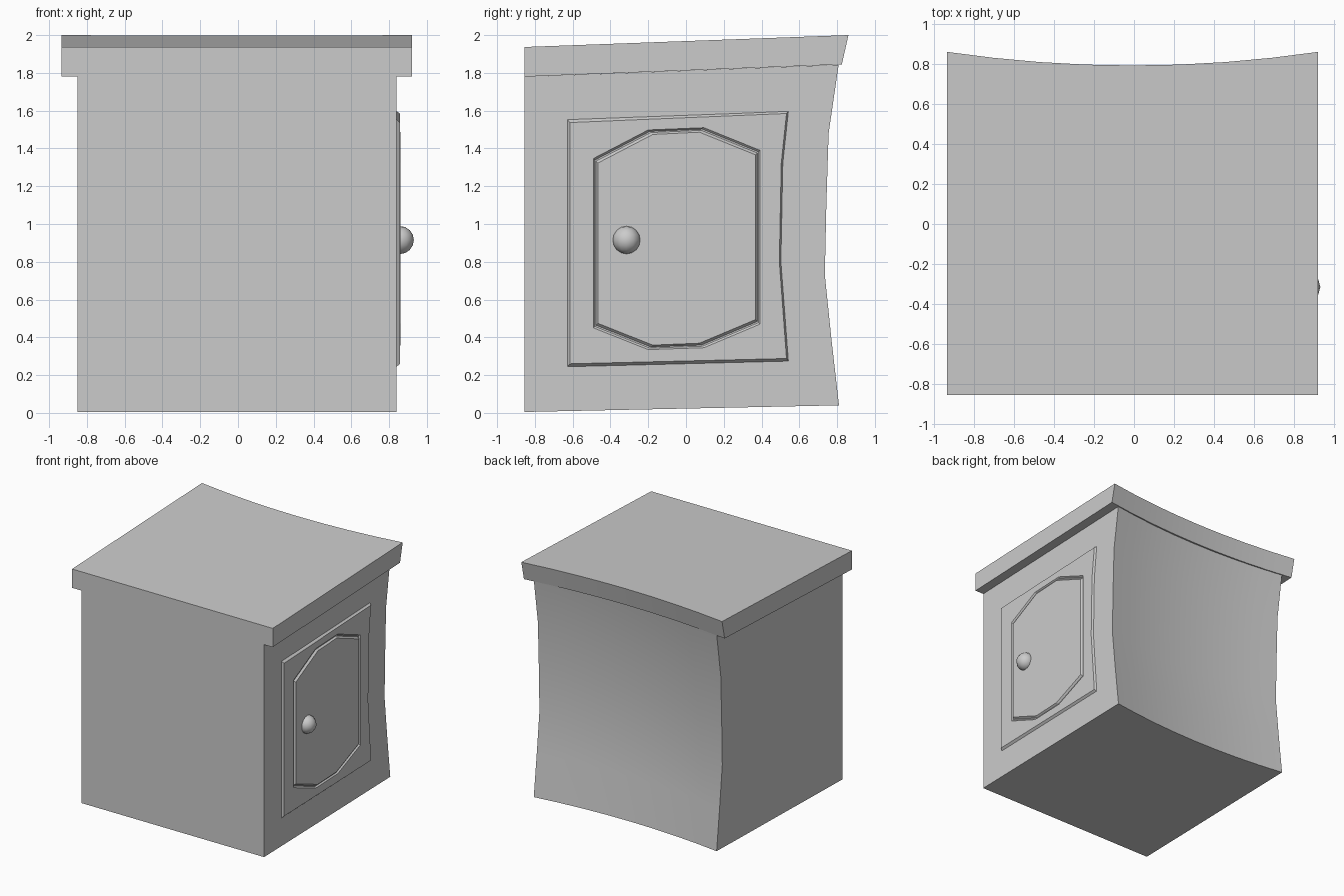
import bpy, bmesh

if "Cube" in bpy.data.objects:
    bpy.data.objects.remove(bpy.data.objects["Cube"])

FRONT = -0.855


def finish(bm, name, smooth=None):
    bmesh.ops.recalc_face_normals(bm, faces=bm.faces[:])
    mesh = bpy.data.meshes.new(name)
    bm.to_mesh(mesh)
    bm.free()
    obj = bpy.data.objects.new(name, mesh)
    bpy.context.collection.objects.link(obj)
    if smooth:
        bpy.context.view_layer.objects.active = obj
        obj.select_set(True)
        bpy.ops.object.shade_smooth_by_angle(angle=smooth)
        obj.select_set(False)
    return obj


def block(name, x0, x1, z_front, profile, bow, cols=8):
    """Box with flat front and sides, sloped ends and a hollowed back.
    profile lists (y, z) up the back edge of each side."""
    bm = bmesh.new()
    mid, half = (x0 + x1) / 2, (x1 - x0) / 2
    last = len(profile) - 1
    front, back = [], []
    for i in range(cols + 1):
        x = x0 + (x1 - x0) * i / cols
        dip = bow * (1 - ((x - mid) / half) ** 2)
        col = []
        for k, (y, z) in enumerate(profile):
            yy = y - dip
            if k in (0, last):
                zf = z_front[0 if k == 0 else 1]
                z = zf + (z - zf) * (yy - FRONT) / (y - FRONT)
            col.append(bm.verts.new((x, yy, z)))
        back.append(col)
        if i in (0, cols):
            front.append([bm.verts.new((x, FRONT, z)) for z in z_front])
    for a, b in zip(back, back[1:]):
        for k in range(last):
            bm.faces.new((a[k], b[k], b[k + 1], a[k + 1]))
    l, r = front
    bm.faces.new((l[0], r[0], r[1], l[1]))
    bm.faces.new([l[0], *back[0], l[1]])
    bm.faces.new([r[0], *back[-1], r[1]])
    for end, k in ((0, 0), (1, last)):
        bm.faces.new([l[end], *[c[k] for c in back], r[end]])
    return finish(bm, name, 0.5)


# Cabinet body with hollowed back
block("cabinet_body", -0.85, 0.84, (0.005, 1.78),
      [(0.81, 0.04), (0.77, 0.39), (0.735, 0.73), (0.743, 1.1),
       (0.755, 1.48), (0.808, 1.843)], 0.062)

# Table top, overhanging the sides
block("table_top", -0.935, 0.92, (1.78, 1.937),
      [(0.825, 1.845), (0.86, 2.0)], 0.068)

# Door with bevelled rim and a grooved eight-sided panel
bm = bmesh.new()


def loop(points, x):
    return [bm.verts.new((x, y, z)) for y, z in points]


def bridge(a, b):
    for i in range(len(a)):
        j = (i + 1) % len(a)
        bm.faces.new((a[i], a[j], b[j], b[i]))


def inset(points, d, cy, cz):
    return [(y - d * (1 if y > cy else -1), z - d * (1 if z > cz else -1))
            for y, z in points]


rim = [(-0.63, 0.24), (0.545, 0.27), (0.505, 0.8), (0.515, 1.32),
       (0.545, 1.6), (-0.63, 1.557)]
face = [(-0.615, 0.26), (0.532, 0.288), (0.494, 0.8), (0.504, 1.32),
        (0.532, 1.585), (-0.615, 1.537)]
panel = [(-0.49, 0.45), (-0.2, 0.335), (0.095, 0.345), (0.392, 0.47),
         (0.392, 1.39), (0.095, 1.51), (-0.2, 1.498), (-0.49, 1.347)]
base, top = loop(rim, 0.835), loop(face, 0.857)
bridge(base, top)
steps = [loop(inset(panel, d, -0.05, 0.92), x)
         for d, x in ((0, 0.857), (0.008, 0.846), (0.014, 0.846), (0.024, 0.861))]
for a, b in zip(steps, steps[1:]):
    bridge(a, b)
bm.faces.new(steps[-1])
ring_edges = [bm.edges.get((c[i - 1], c[i])) for c in (top, steps[0])
              for i in range(len(c))]
bmesh.ops.triangle_fill(bm, use_beauty=True, use_dissolve=False,
                        edges=ring_edges, normal=(1, 0, 0))
bm.faces.new(base)
finish(bm, "door")

# Round door knob
bpy.ops.mesh.primitive_uv_sphere_add(segments=12, ring_count=8, radius=0.074,
                                     location=(0.857, -0.315, 0.915))
knob = bpy.context.object
knob.name = "door_knob"
bpy.ops.object.shade_smooth_by_angle(angle=0.9)
